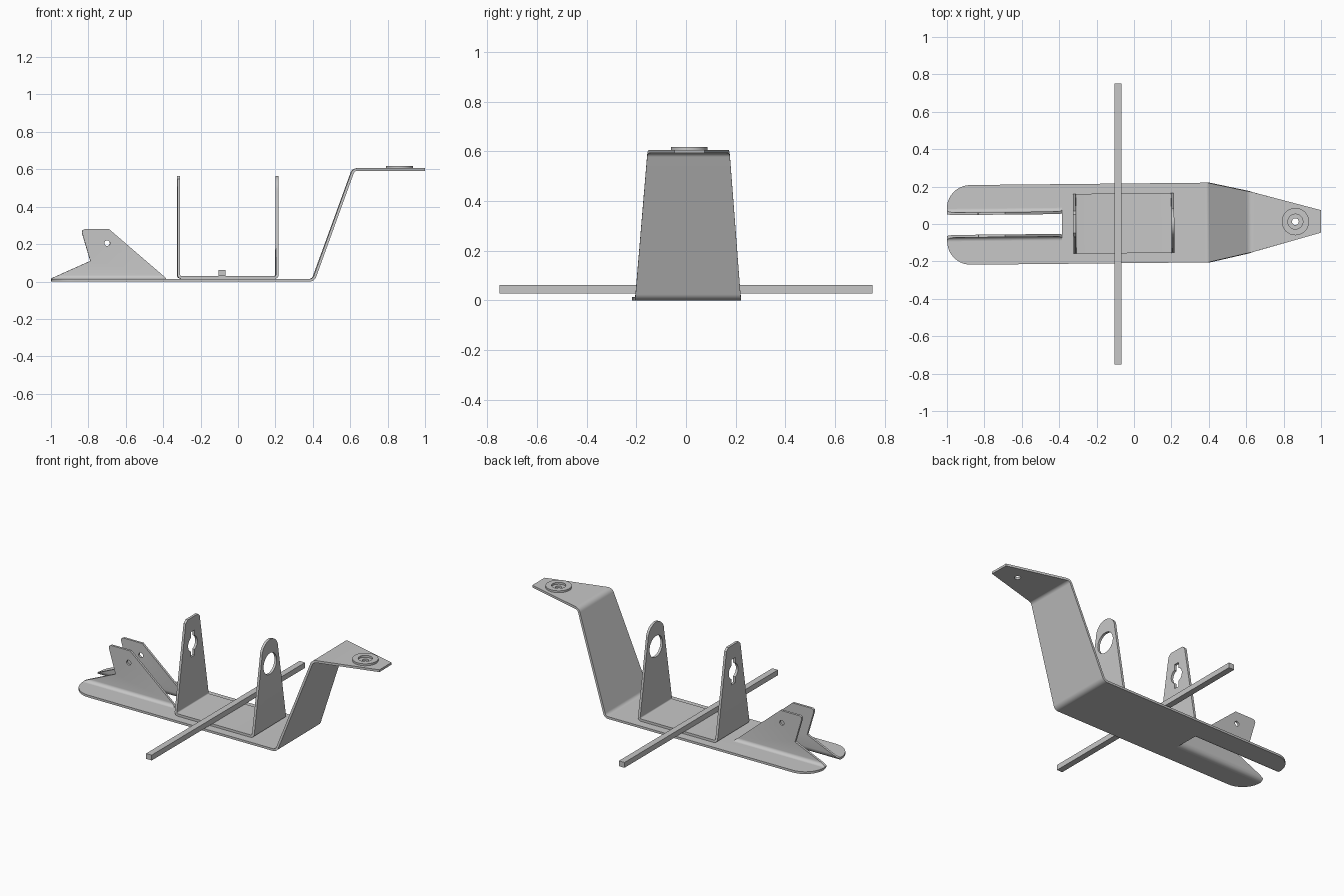
import bpy, bmesh, math
from mathutils import Vector

if "Cube" in bpy.data.objects:
    bpy.data.objects.remove(bpy.data.objects["Cube"], do_unlink=True)

COLOUR = (0.57, 0.57, 0.57, 1)
grey = bpy.data.materials.new("sheet_metal_grey")
grey.use_nodes = True
grey.diffuse_color = COLOUR
grey.node_tree.nodes["Principled BSDF"].inputs["Base Color"].default_value = COLOUR

SHEET = 0.014
UP = {"x": lambda u, v, w: (w, u, v),   # profile in yz
      "y": lambda u, v, w: (u, w, v),   # profile in xz
      "z": lambda u, v, w: (u, v, w)}   # profile in xy


def finish(name, bm):
    bmesh.ops.recalc_face_normals(bm, faces=bm.faces)
    mesh = bpy.data.meshes.new(name)
    bm.to_mesh(mesh)
    bm.free()
    mesh.materials.append(grey)
    ob = bpy.data.objects.new(name, mesh)
    bpy.context.collection.objects.link(ob)
    return ob


def prism(name, profile, axis, start, end):
    """Extrude a flat profile along an axis."""
    bm = bmesh.new()
    rings = [[bm.verts.new(UP[axis](u, v, w)) for u, v in profile] for w in (start, end)]
    for ring in rings:
        bm.faces.new(ring)
    n = len(profile)
    for i in range(n):
        j = (i + 1) % n
        bm.faces.new((rings[0][i], rings[0][j], rings[1][j], rings[1][i]))
    return finish(name, bm)


def circle(u, v, r, n=40):
    return [(u + r * math.cos(math.tau * i / n), v + r * math.sin(math.tau * i / n)) for i in range(n)]


def rect(u0, u1, v0, v1):
    return [(u0, v0), (u1, v0), (u1, v1), (u0, v1)]


def boolean(ob, cutter, operation="DIFFERENCE"):
    cutter.hide_render = True
    mod = ob.modifiers.new("cut", "BOOLEAN")
    mod.operation, mod.object, mod.solver = operation, cutter, "EXACT"
    bpy.context.view_layer.objects.active = ob
    bpy.ops.object.modifier_apply(modifier=mod.name)
    bpy.data.objects.remove(cutter, do_unlink=True)


def fillet(points, radius, steps=8):
    """Round the inner corners of a path."""
    pts = [Vector(p) for p in points]
    out = [pts[0]]
    for a, b, c in zip(pts, pts[1:], pts[2:]):
        d0, d1 = (a - b).normalized(), (c - b).normalized()
        half = math.acos(d0.dot(d1)) / 2
        centre = b + (d0 + d1).normalized() * (radius / math.sin(half))
        reach = radius / math.tan(half)
        t0, t1 = b + d0 * reach - centre, b + d1 * reach - centre
        sweep = math.pi - 2 * half
        for i in range(steps + 1):
            f = i / steps
            out.append(centre + (t0 * math.sin((1 - f) * sweep) + t1 * math.sin(f * sweep)) / math.sin(sweep))
    return out + [pts[-1]]


def ribbon(name, path, half_width, thick):
    """Bent sheet: an xz path with a width that varies along it."""
    bm = bmesh.new()
    rings = []
    for i, p in enumerate(path):
        before = (p - path[i - 1]).normalized() if i else Vector((0, 0))
        after = (path[i + 1] - p).normalized() if i + 1 < len(path) else Vector((0, 0))
        t = (before + after).normalized()
        n = Vector((-t.y, t.x)) * thick / 2
        w = half_width(p.x, p.y)
        rings.append([bm.verts.new((p.x + s * n.x, y, p.y + s * n.y))
                      for s, y in ((1, -w), (1, w), (-1, w), (-1, -w))])
    for a, b in zip(rings, rings[1:]):
        for k in range(4):
            bm.faces.new((a[k], a[(k + 1) % 4], b[(k + 1) % 4], b[k]))
    bm.faces.new(rings[0])
    bm.faces.new(rings[-1])
    return finish(name, bm)


# Main plate: flat base with rounded rear corners, sloping neck, tapered nose
SLOT, ROUND = 0.087, 0.126


def plate_width(x, z):
    if x < ROUND - 1:
        return SLOT + math.sqrt(max(0, ROUND ** 2 - (x - ROUND + 1) ** 2))
    if x < 0.4:
        return 0.213
    if x < 0.617:
        return 0.213 - (x - 0.4) / 0.217 * 0.048
    return 0.165 - (x - 0.617) / 0.383 * 0.105


corner = [Vector((-1 + ROUND * (1 - math.cos(math.radians(a))), SHEET / 2)) for a in range(0, 91, 9)]
bend = fillet([corner[-1], (0.402, SHEET / 2), (0.617, 0.599), (1, 0.599)], 0.03)
plate = ribbon("main_plate", corner + bend[1:], plate_width, SHEET)
boolean(plate, prism("slot_cutter", rect(-1.1, -0.385, -SLOT, SLOT), "z", -0.1, 0.1))
boolean(plate, prism("nose_hole_cutter", circle(0.863, 0, 0.018), "z", 0.5, 0.7))
tilted = [plate]

# Tail fins: flanges bent up along the slot
silhouette = [(-1, -0.01), (-1, 0.016), (-0.79, 0.11), (-0.835, 0.262), (-0.832, 0.274),
              (-0.82, 0.28), (-0.69, 0.28), (-0.385, 0.018), (-0.385, -0.01)]
for name, side in (("left_fin", 1), ("right_fin", -1)):
    arc = [math.radians(270 - 90 * i / 8) for i in range(9)]
    outer, inner = [[(side * (SLOT + r * math.cos(a)), 0.034 + r * math.sin(a)) for a in arc]
                    for r in (0.034, 0.02)]
    top = [(side * 0.053, 0.3), (side * 0.067, 0.3)]
    fin = prism(name, outer + top + inner[::-1], "x", -1.05, -0.35)
    boolean(fin, prism("fin_outline", silhouette, "y", -0.2, 0.2), "INTERSECT")
    boolean(fin, prism("fin_hole_cutter", circle(-0.7, 0.205, 0.015, 24), "y", -0.2, 0.2))
    tilted.append(fin)

# Cradle bracket: U-shaped sheet with a chamfered rear arm and a rounded front arm
BASE, REAR, FRONT, CAP = 0.0215, -0.318, 0.208, 0.485


def arm_width(x, z):
    if x > 0 and z > CAP:
        return math.sqrt(max(0.00002, 0.08 ** 2 - (z - CAP) ** 2))
    if x < 0 and z > 0.549:
        return 0.05
    return 0.16 - max(0, z - BASE) / (CAP - BASE) * 0.08


u_path = fillet([(REAR, 0.548), (REAR, BASE), (FRONT, BASE), (FRONT, CAP)], 0.015, 6)
cap = [Vector((FRONT, CAP + 0.08 * math.sin(math.radians(a)))) for a in range(9, 91, 9)]
bracket = ribbon("cradle_bracket", [Vector((REAR, 0.565))] + u_path + cap, arm_width, 0.015)
boolean(bracket, prism("round_hole_cutter", circle(0, 0.415, 0.065), "x", 0.1, 0.3))
boolean(bracket, prism("key_hole_cutter", circle(0, 0.4, 0.046), "x", -0.4, -0.2))
boolean(bracket, prism("key_slot_cutter", rect(-0.018, 0.018, 0.322, 0.478), "x", -0.4, -0.2))
tilted.append(bracket)

# Raised ring on the nose
ring = prism("nose_ring", circle(0.863, 0, 0.073, 48), "z", 0.605, 0.618)
boolean(ring, prism("ring_cutter", circle(0.863, 0, 0.04), "z", 0.5, 0.7))
tilted.append(ring)

# The sheet assembly sits at a slight yaw to the cross bar
for ob in tilted:
    ob.rotation_euler.z = 0.01
    ob.location.y = 0.004

cross_bar = prism("cross_bar", rect(-0.104, -0.066, 0.029, 0.062), "y", -0.75, 0.75)

# Smooth bends, sharp edges
bpy.ops.object.select_all(action="DESELECT")
for ob in tilted:
    ob.select_set(True)
bpy.context.view_layer.objects.active = plate
bpy.ops.object.shade_smooth_by_angle(angle=math.radians(30))
